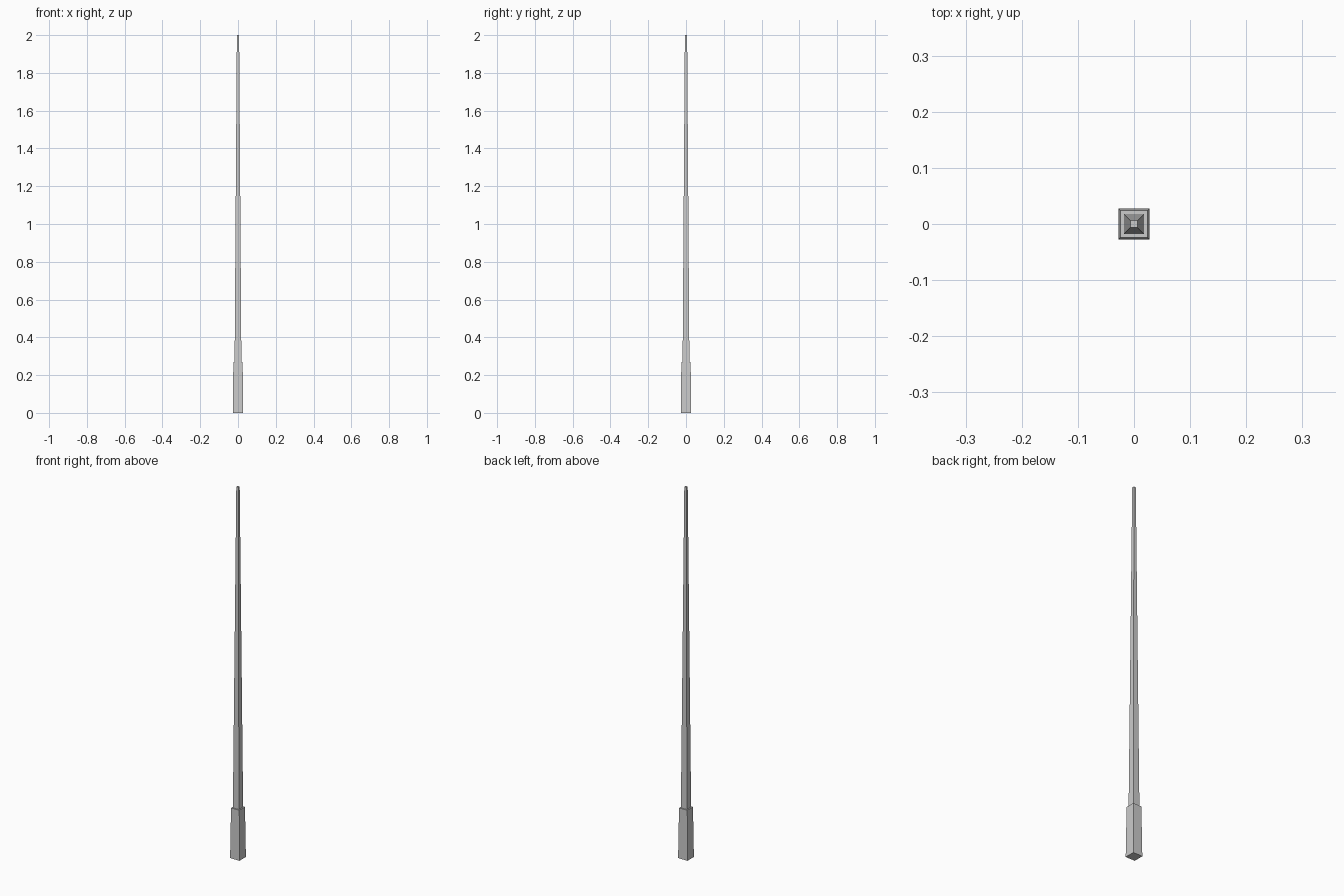
import bpy
from math import pi, sqrt

if "Cube" in bpy.data.objects:
    bpy.data.objects.remove(bpy.data.objects["Cube"])


def square_taper(name, half_bottom, half_top, z0, z1):
    """Four-sided tapered bar with its faces square to the axes."""
    bpy.ops.mesh.primitive_cone_add(
        vertices=4, radius1=half_bottom * sqrt(2), radius2=half_top * sqrt(2),
        depth=z1 - z0, location=(0, 0, (z0 + z1) / 2), rotation=(0, 0, pi / 4))
    bpy.ops.object.transform_apply(location=True, rotation=True, scale=True)
    obj = bpy.context.object
    obj.name = name
    return obj


# Thick grip at the bottom, slightly narrower at its top
square_taper("handle", 0.0277, 0.0245, 0.0, 0.27)

# Long thin shaft tapering to a small flat tip
square_taper("shaft", 0.018, 0.006, 0.27, 2.0)
